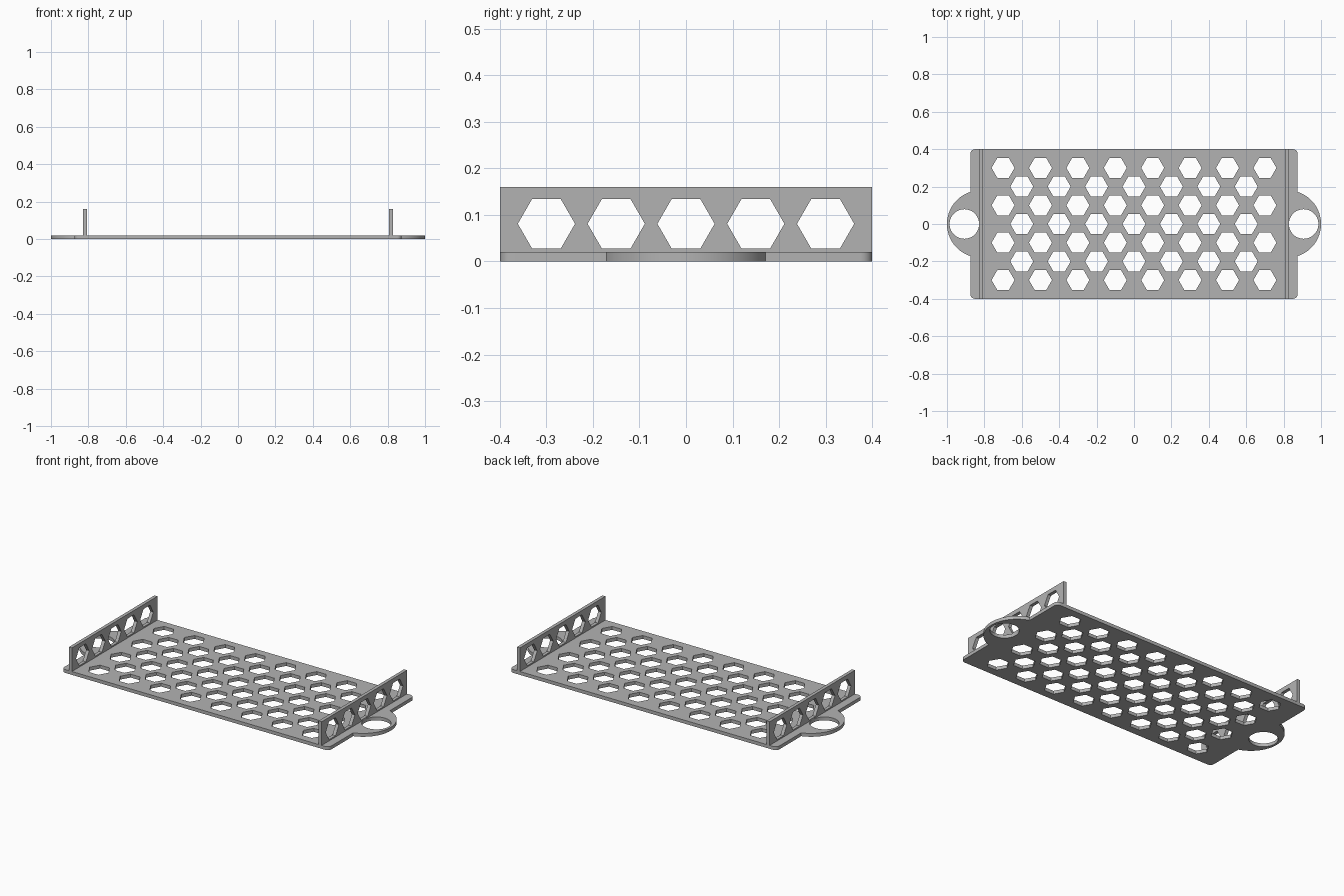
import bpy
import bmesh
from math import acos, cos, pi, sin
from mathutils import Matrix, Vector

cube = bpy.data.objects.get("Cube")
if cube:
    bpy.data.objects.remove(cube, do_unlink=True)

THICK = 0.02
HALF_X, HALF_Y, CORNER = 0.875, 0.4, 0.025
WALL_X, WALL_TOP = 0.818, 0.16
EAR_X, EAR_R = 0.82, 0.18
HOLE_X, HOLE_R = 0.907, 0.079
HEX_R = 0.0615

grey = bpy.data.materials.new("plain grey")
grey.use_nodes = True
colour = (0.45, 0.45, 0.45, 1)
grey.diffuse_color = colour
grey.node_tree.nodes["Principled BSDF"].inputs["Base Color"].default_value = colour


def arc(cx, cy, r, start, end, steps):
    angles = [start + (end - start) * i / steps for i in range(steps + 1)]
    return [(cx + r * cos(a), cy + r * sin(a)) for a in angles]


def ring(cx, cy, r, sides):
    return arc(cx, cy, r, 0, 2 * pi, sides)[:-1]


def sheet(name, loops, matrix):
    """Fill an outline with holes and extrude it into a flat sheet."""
    curve = bpy.data.curves.new(name, "CURVE")
    curve.dimensions = "2D"
    curve.fill_mode = "BOTH"
    curve.extrude = THICK / 2
    for loop in loops:
        spline = curve.splines.new("POLY")
        spline.points.add(len(loop) - 1)
        for point, (x, y) in zip(spline.points, loop):
            point.co = (x, y, 0, 1)
        spline.use_cyclic_u = True
    helper = bpy.data.objects.new(name + " outline", curve)
    bpy.context.collection.objects.link(helper)
    graph = bpy.context.evaluated_depsgraph_get()
    mesh = bpy.data.meshes.new_from_object(helper.evaluated_get(graph))
    bpy.data.objects.remove(helper, do_unlink=True)

    bm = bmesh.new()
    bm.from_mesh(mesh)
    bmesh.ops.remove_doubles(bm, verts=bm.verts, dist=0.0001)
    bmesh.ops.recalc_face_normals(bm, faces=bm.faces)
    bm.transform(matrix)
    bm.to_mesh(mesh)
    bm.free()
    mesh.name = name
    mesh.materials.clear()
    mesh.materials.append(grey)
    obj = bpy.data.objects.new(name, mesh)
    bpy.context.collection.objects.link(obj)
    bpy.ops.object.select_all(action="DESELECT")
    obj.select_set(True)
    bpy.context.view_layer.objects.active = obj
    bpy.ops.object.shade_smooth_by_angle(angle=pi / 6)
    return obj


# Base plate: rounded rectangle with a round mounting ear at each end
cx, cy = HALF_X - CORNER, HALF_Y - CORNER
spread = acos((HALF_X - EAR_X) / EAR_R)
half = (arc(cx, -cy, CORNER, -pi / 2, 0, 6)
        + arc(EAR_X, 0, EAR_R, -spread, spread, 40)
        + arc(cx, cy, CORNER, 0, pi / 2, 6))
outline = half + [(-x, -y) for x, y in half]

# Staggered hexagon grid and the two screw holes
holes = [ring(side * HOLE_X, 0, HOLE_R, 48) for side in (-1, 1)]
for row in range(7):
    count = 8 - row % 2
    for col in range(count):
        holes.append(ring((col - (count - 1) / 2) * 0.2, (row - 3) * 0.1, HEX_R, 6))
sheet("base_plate", [outline] + holes, Matrix.Translation((0, 0, THICK / 2)))

# Upright end walls with a row of hexagons; sheet x, y become world y, z
upright = Matrix(((0, 0, 1), (1, 0, 0), (0, 1, 0))).to_4x4()
wall = [(-HALF_Y, THICK), (HALF_Y, THICK), (HALF_Y, WALL_TOP), (-HALF_Y, WALL_TOP)]
windows = [ring((i - 2) * 0.15, 0.081, HEX_R, 6) for i in range(5)]
for name, side in (("left_wall", 1), ("right_wall", -1)):
    place = Matrix.Translation(Vector((side * WALL_X, 0, 0)))
    sheet(name, [wall] + windows, place @ upright)
